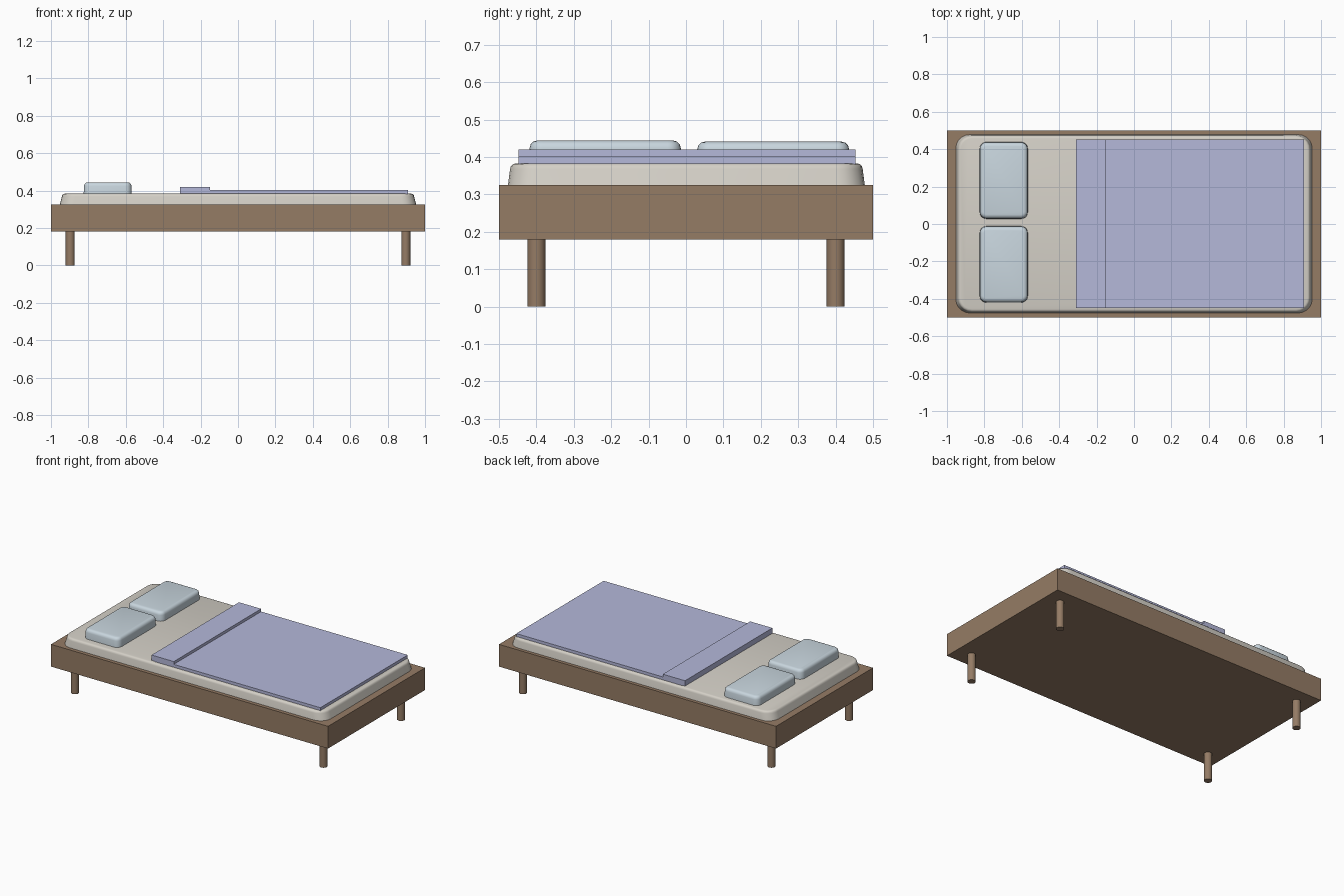
import bpy, bmesh

if "Cube" in bpy.data.objects:
    bpy.data.objects.remove(bpy.data.objects["Cube"])


def material(name, rgb):
    m = bpy.data.materials.new(name)
    m.diffuse_color = (*rgb, 1)
    m.use_nodes = True
    m.node_tree.nodes["Principled BSDF"].inputs["Base Color"].default_value = m.diffuse_color
    return m


wood = material("wood", (0.30, 0.20, 0.13))
cream = material("cream_fabric", (0.66, 0.63, 0.57))
lilac = material("lilac_fabric", (0.46, 0.48, 0.70))
pale_blue = material("pale_blue_fabric", (0.58, 0.67, 0.73))


def finish(bm, name, mat, smooth=False):
    bmesh.ops.recalc_face_normals(bm, faces=bm.faces)
    me = bpy.data.meshes.new(name)
    bm.to_mesh(me)
    bm.free()
    ob = bpy.data.objects.new(name, me)
    bpy.context.collection.objects.link(ob)
    me.materials.append(mat)
    if smooth:
        bpy.ops.object.select_all(action='DESELECT')
        ob.select_set(True)
        bpy.context.view_layer.objects.active = ob
        bpy.ops.object.shade_smooth_by_angle(angle=0.6)
    return ob


def slab(name, x, y, z, mat, corner=0, edge=0, taper=1.0):
    """Box from ranges, with optional rounded plan corners and soft top edge."""
    bm = bmesh.new()
    bmesh.ops.create_cube(bm, size=1)
    for v in bm.verts:
        for i, (lo, hi) in enumerate((x, y, z)):
            v.co[i] = hi if v.co[i] > 0 else lo
    if corner:
        up = [e for e in bm.edges if abs(e.verts[0].co.z - e.verts[1].co.z) > 1e-4]
        bmesh.ops.bevel(bm, geom=up, offset=corner, segments=5, profile=0.5, affect='EDGES')
        cx, cy = sum(x) / 2, sum(y) / 2
        for v in bm.verts:
            if v.co.z > z[1] - 1e-4:
                v.co.x = cx + (v.co.x - cx) * taper
                v.co.y = cy + (v.co.y - cy) * taper
    if edge:
        top = [e for e in bm.edges if all(v.co.z > z[1] - 1e-4 for v in e.verts)]
        bmesh.ops.bevel(bm, geom=top, offset=edge, segments=3, profile=0.5, affect='EDGES')
    return finish(bm, name, mat, bool(corner))


# Wooden base
slab("bed_frame", (-1, 1), (-0.5, 0.5), (0.18, 0.325), wood)

# Four round legs
for sx, end in ((-1, "head"), (1, "foot")):
    for sy, side in ((-1, "front"), (1, "back")):
        bm = bmesh.new()
        bmesh.ops.create_cone(bm, cap_ends=True, segments=32, radius1=0.024, radius2=0.024, depth=0.18)
        leg = finish(bm, f"{end}_{side}_leg", wood, True)
        leg.location = (0.897 * sx, 0.4 * sy, 0.09)

# Mattress resting on the base
slab("mattress", (-0.953, 0.953), (-0.476, 0.478), (0.325, 0.383), cream, 0.075, 0.015, 0.988)

# Blanket and its folded-back strip
slab("blanket", (-0.29, 0.908), (-0.448, 0.453), (0.377, 0.402), lilac)
slab("blanket_fold", (-0.31, -0.15), (-0.448, 0.453), (0.385, 0.42), lilac)

# Pair of pillows
slab("front_pillow", (-0.825, -0.568), (-0.42, -0.012), (0.383, 0.444), pale_blue, 0.035, 0.02, 0.99)
slab("back_pillow", (-0.825, -0.568), (0.028, 0.438), (0.383, 0.441), pale_blue, 0.035, 0.02, 0.99)
